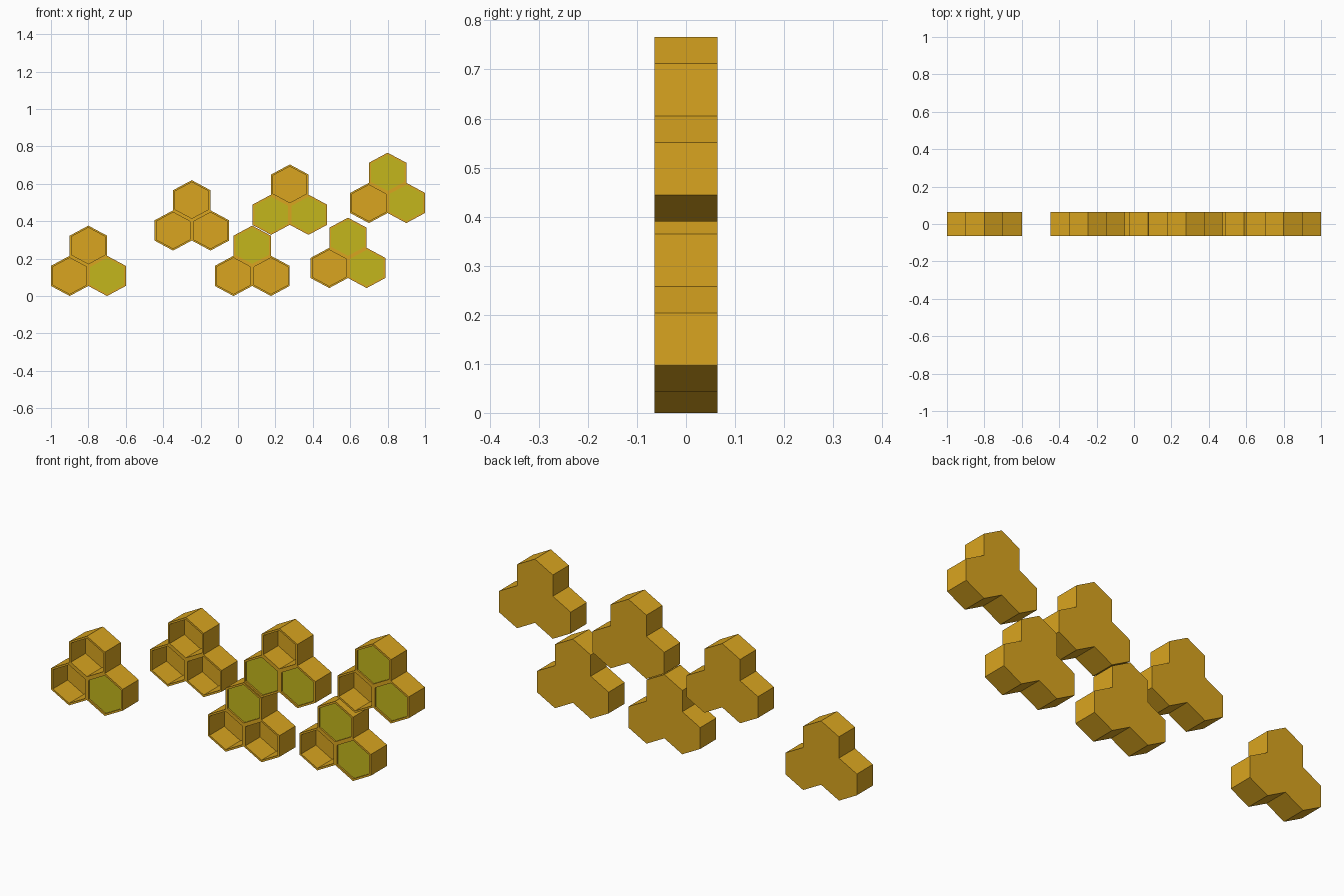
import bpy, bmesh, math
from mathutils import Vector

if "Cube" in bpy.data.objects:
    bpy.data.objects.remove(bpy.data.objects["Cube"])

HALF_W = 0.1       # half width of a cell
R = 0.1075         # half height of a cell
Y0, Y1 = -0.064, 0.064
WALL = 0.01        # rim and back thickness
RECESS = 0.008     # fill sits just behind the rim


def material(name, color):
    m = bpy.data.materials.new(name)
    m.diffuse_color = color
    m.use_nodes = True
    m.node_tree.nodes["Principled BSDF"].inputs["Base Color"].default_value = m.diffuse_color
    return m


WAX = material("wax", (0.70, 0.376, 0.014, 1))
HONEY = material("honey", (0.55, 0.47, 0.012, 1))


def hexagon(cx, cz, y, inset=0.0):
    k = 1 - inset / HALF_W
    pts = []
    for i in range(6):
        a = math.radians(30 + 60 * i)
        pts.append(Vector((cx + k * HALF_W / math.cos(math.pi / 6) * math.cos(a), y,
                           cz + k * R * math.sin(a))))
    return pts


def finish(name, bm, mat):
    bmesh.ops.remove_doubles(bm, verts=bm.verts, dist=1e-4)
    bmesh.ops.recalc_face_normals(bm, faces=bm.faces)
    mesh = bpy.data.meshes.new(name)
    bm.to_mesh(mesh)
    bm.free()
    mesh.materials.append(mat)
    ob = bpy.data.objects.new(name, mesh)
    bpy.context.collection.objects.link(ob)
    return ob


def face(bm, pts):
    return bm.faces.new([bm.verts.new(p) for p in pts])


def band(bm, a, b, i):
    j = (i + 1) % 6
    return face(bm, [a[i], a[j], b[j], b[i]])


def comb(name, cells):
    # three open hexagonal cells sharing one outer shell
    bm = bmesh.new()
    edge_key = lambda p, q: tuple(round((p + q)[k], 3) for k in (0, 2))
    count = {}
    for c in cells:
        h = hexagon(*c, Y0)
        for i in range(6):
            k = edge_key(h[i], h[(i + 1) % 6])
            count[k] = count.get(k, 0) + 1
    for c in cells:
        front, back = hexagon(*c, Y0), hexagon(*c, Y1)
        rim, floor = hexagon(*c, Y0, WALL), hexagon(*c, Y1 - WALL, WALL)
        for i in range(6):
            band(bm, front, rim, i)
            band(bm, rim, floor, i)
            if count[edge_key(front[i], front[(i + 1) % 6])] == 1:
                band(bm, front, back, i)
        face(bm, floor)
        face(bm, back)
    bmesh.ops.remove_doubles(bm, verts=bm.verts, dist=1e-4)
    # merge the back into one flat face
    backs = [f for f in bm.faces if all(v.co.y > Y1 - 1e-4 for v in f.verts)]
    bmesh.ops.dissolve_faces(bm, faces=backs, use_verts=False)
    finish(name, bm, WAX)


def fill(name, c):
    # capped honey filling one cell
    bm = bmesh.new()
    a = hexagon(*c, Y0 + RECESS, WALL)
    b = hexagon(*c, Y1 - WALL, WALL)
    for i in range(6):
        band(bm, a, b, i)
    face(bm, a)
    face(bm, b)
    finish(name, bm, HONEY)


# centre x, bottom z, filled cells (0 left, 1 right, 2 top)
CLUSTERS = [
    (-0.80, 0.0, (1,)),
    (-0.247, 0.243, ()),
    (0.076, 0.0, (2,)),
    (0.277, 0.327, (0, 1)),
    (0.588, 0.0425, (1, 2)),
    (0.80, 0.39, (1, 2)),
]
for n, (x, z, filled) in enumerate(CLUSTERS, 1):
    cells = [(x - HALF_W, z + R), (x + HALF_W, z + R), (x, z + 2.5 * R)]
    comb(f"honeycomb_{n}", cells)
    for i in filled:
        fill(f"honey_fill_{n}_{('left', 'right', 'top')[i]}", cells[i])
